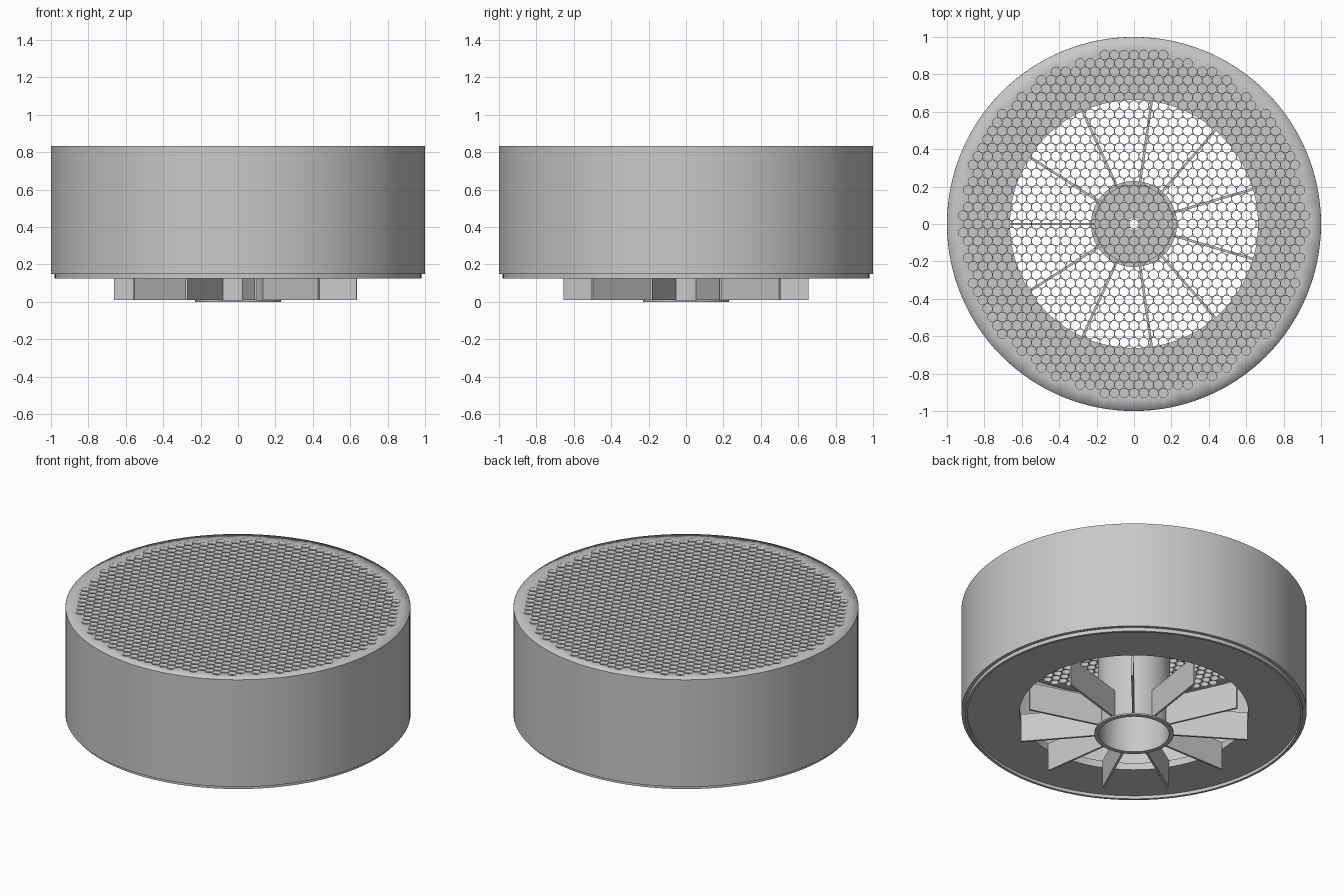
import bpy, bmesh, math
from mathutils import Matrix, Vector

cube = bpy.data.objects.get("Cube")
if cube:
    bpy.data.objects.remove(cube)

TOP = 0.833         # height of the upper face
SEGMENTS = 128
PITCH = 0.0522      # spacing of the perforations
HOLE = 0.025        # perforation radius
PATTERN = 0.92      # radius of the perforated field
BLADES = 11

grey = bpy.data.materials.new("plain grey")
grey.use_nodes = True
grey.diffuse_color = (0.58, 0.58, 0.58, 1)
grey.node_tree.nodes["Principled BSDF"].inputs["Base Color"].default_value = (0.58, 0.58, 0.58, 1)


def finish(name, bm):
    bmesh.ops.recalc_face_normals(bm, faces=bm.faces)
    mesh = bpy.data.meshes.new(name)
    bm.to_mesh(mesh)
    bm.free()
    mesh.materials.append(grey)
    obj = bpy.data.objects.new(name, mesh)
    bpy.context.collection.objects.link(obj)
    bpy.ops.object.select_all(action='DESELECT')
    obj.select_set(True)
    bpy.context.view_layer.objects.active = obj
    bpy.ops.object.shade_smooth_by_angle(angle=math.radians(30))
    return obj


def polar(r, a, z=0):
    return Vector((r * math.cos(a), r * math.sin(a), z))


def lathe(name, profile, closed=False):
    bm = bmesh.new()
    verts = [bm.verts.new((r, 0, z)) for r, z in profile]
    pairs = list(zip(verts, verts[1:]))
    if closed:
        pairs.append((verts[-1], verts[0]))
    edges = [bm.edges.new(p) for p in pairs]
    bmesh.ops.spin(bm, geom=verts + edges, cent=(0, 0, 0), axis=(0, 0, 1),
                   angle=math.tau, steps=SEGMENTS, use_duplicate=False)
    bmesh.ops.remove_doubles(bm, verts=bm.verts, dist=0.0001)
    return finish(name, bm)


# Hollow drum with a stepped lower lip and a wide inlet opening
lathe("housing", [(1, TOP), (1, 0.148), (0.98, 0.148), (0.98, 0.125),
                  (0.965, 0.125), (0.965, 0.145), (0.663, 0.145),
                  (0.663, 0.19), (0.96, 0.19), (0.96, TOP - 0.02)])

# Perforated lid: hexagonal cells, each with a round hole, then a plain rim
bm = bmesh.new()
row_step = PITCH * math.sqrt(3) / 2
for row in range(-21, 22):
    for col in range(-20, 21):
        centre = Vector(((col + (row % 2) / 2) * PITCH, row * row_step, TOP))
        if centre.xy.length > PATTERN:
            continue
        inner, outer = [], []
        for i in range(12):
            a = i * math.pi / 6
            reach = PITCH / math.sqrt(3) if i % 2 else PITCH / 2
            inner.append(bm.verts.new(centre + polar(HOLE, a)))
            outer.append(bm.verts.new(centre + polar(reach, a)))
        for i in range(12):
            j = (i + 1) % 12
            bm.faces.new((inner[i], outer[i], outer[j], inner[j]))
bmesh.ops.remove_doubles(bm, verts=bm.verts, dist=0.0003)
# Cell borders are longer than hole chords, which picks out the field's edge
border = [e for e in bm.edges if e.is_boundary and e.calc_length() > 0.014]
ring = [bm.verts.new(polar(0.9995, math.tau * i / SEGMENTS, TOP)) for i in range(SEGMENTS)]
border += [bm.edges.new((ring[i - 1], ring[i])) for i in range(SEGMENTS)]
bmesh.ops.triangle_fill(bm, edges=border, use_beauty=True, normal=(0, 0, 1))
lid = finish("perforated_lid", bm)
if lid.data.polygons[0].normal.z < 0:
    lid.data.flip_normals()
solid = lid.modifiers.new("thickness", 'SOLIDIFY')
solid.thickness = 0.028
solid.offset = -1

# Fan hub: cup open at the bottom with a foot flange and a shaft hole
lathe("fan_hub", [(0.23, 0), (0.23, 0.01), (0.21, 0.01), (0.21, 0.74),
                  (0.035, 0.74), (0.035, 0.72), (0.203, 0.72), (0.203, 0)], closed=True)

# Flat radial fan blades
bm = bmesh.new()
for i in range(BLADES):
    place = (Matrix.Rotation(math.pi + math.tau * i / BLADES, 4, 'Z')
             @ Matrix.Translation((0.434, 0, 0.1))
             @ Matrix.Diagonal((0.456, 0.013, 0.18, 1)))
    bmesh.ops.create_cube(bm, size=1, matrix=place)
finish("fan_blades", bm)
